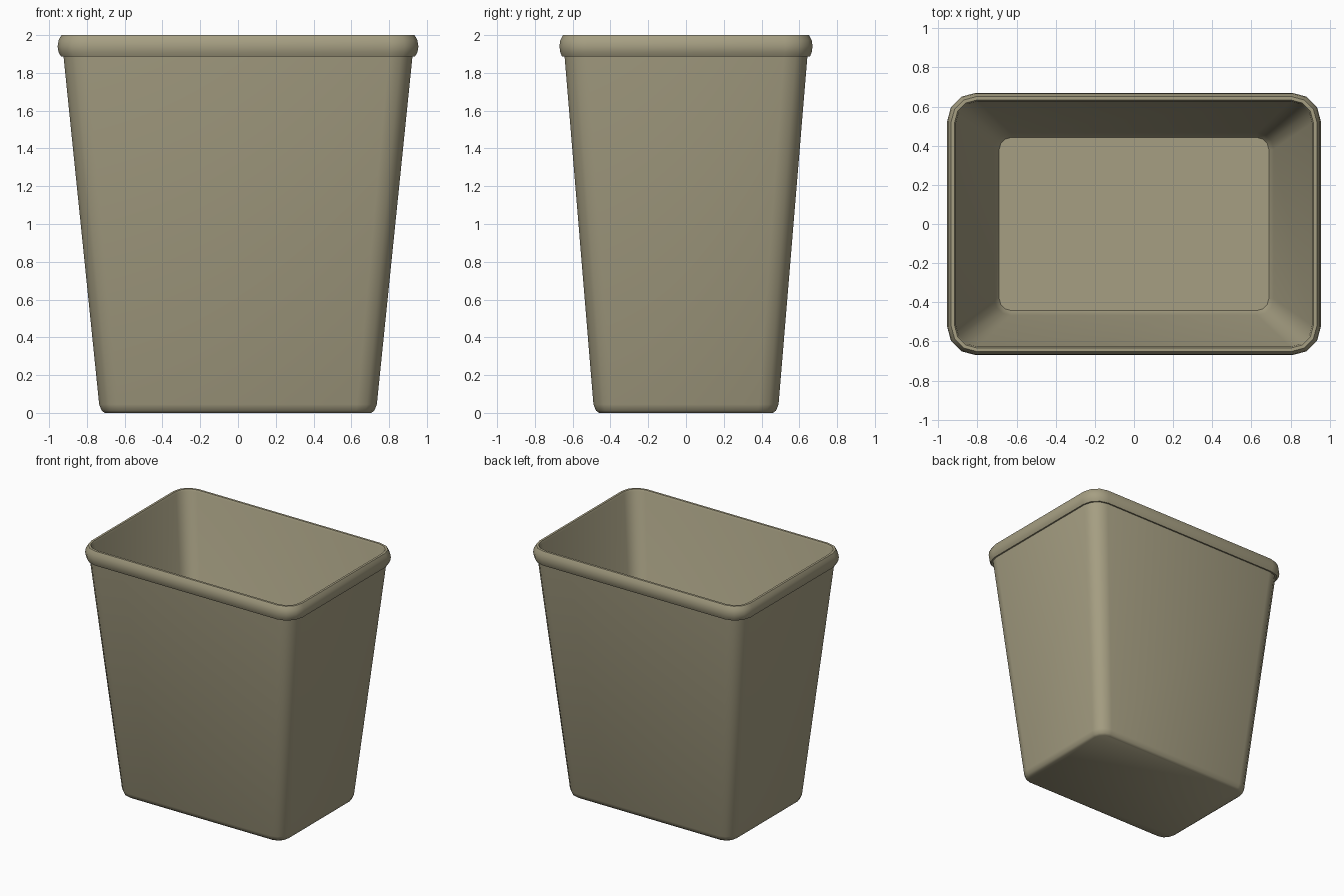
import bpy, bmesh, math

if "Cube" in bpy.data.objects:
    bpy.data.objects.remove(bpy.data.objects["Cube"])

mat = bpy.data.materials.new("khaki_plastic")
mat.diffuse_color = (0.38, 0.345, 0.225, 1)
mat.use_nodes = True
mat.node_tree.nodes["Principled BSDF"].inputs["Base Color"].default_value = mat.diffuse_color


def ring(bm, hx, hy, r, z, seg=3):
    """Rounded rectangle loop of vertices."""
    verts = []
    for i, (sx, sy) in enumerate([(1, 1), (-1, 1), (-1, -1), (1, -1)]):
        for k in range(seg + 1):
            a = math.pi / 2 * (i + k / seg)
            verts.append(bm.verts.new((sx * (hx - r) + r * math.cos(a),
                                       sy * (hy - r) + r * math.sin(a), z)))
    return verts


def loft(name, profile, closed=False):
    """Skin rounded rectangles; open profiles get end caps."""
    bm = bmesh.new()
    rings = [ring(bm, *p) for p in profile]
    pairs = list(zip(rings, rings[1:]))
    if closed:
        pairs.append((rings[-1], rings[0]))
    for a, b in pairs:
        n = len(a)
        for i in range(n):
            j = (i + 1) % n
            bm.faces.new((a[i], a[j], b[j], b[i]))
    if not closed:
        bm.faces.new(rings[0][::-1])
        bm.faces.new(rings[-1])
    bmesh.ops.recalc_face_normals(bm, faces=bm.faces)
    me = bpy.data.meshes.new(name)
    bm.to_mesh(me)
    bm.free()
    me.materials.append(mat)
    ob = bpy.data.objects.new(name, me)
    bpy.context.collection.objects.link(ob)
    bpy.context.view_layer.objects.active = ob
    ob.select_set(True)
    bpy.ops.object.shade_smooth_by_angle(angle=math.radians(40))
    ob.select_set(False)
    return ob


# One continuous shell: underside, tapered wall, rolled rim, inner wall, floor
# Each entry: half width, half depth, corner radius, height
loft("waste_bin", [
    (0.705, 0.46, 0.08, 0.0),
    (0.722, 0.477, 0.095, 0.012),
    (0.735, 0.49, 0.105, 0.045),
    (0.924, 0.643, 0.125, 1.89),
    (0.938, 0.657, 0.135, 1.888),
    (0.950, 0.666, 0.142, 1.91),
    (0.955, 0.670, 0.145, 1.94),
    (0.950, 0.666, 0.142, 1.972),
    (0.935, 0.652, 0.132, 2.0),
    (0.917, 0.634, 0.115, 2.0),
    (0.910, 0.627, 0.110, 1.985),
    (0.714, 0.467, 0.085, 0.06),
    (0.690, 0.443, 0.065, 0.025),
])
